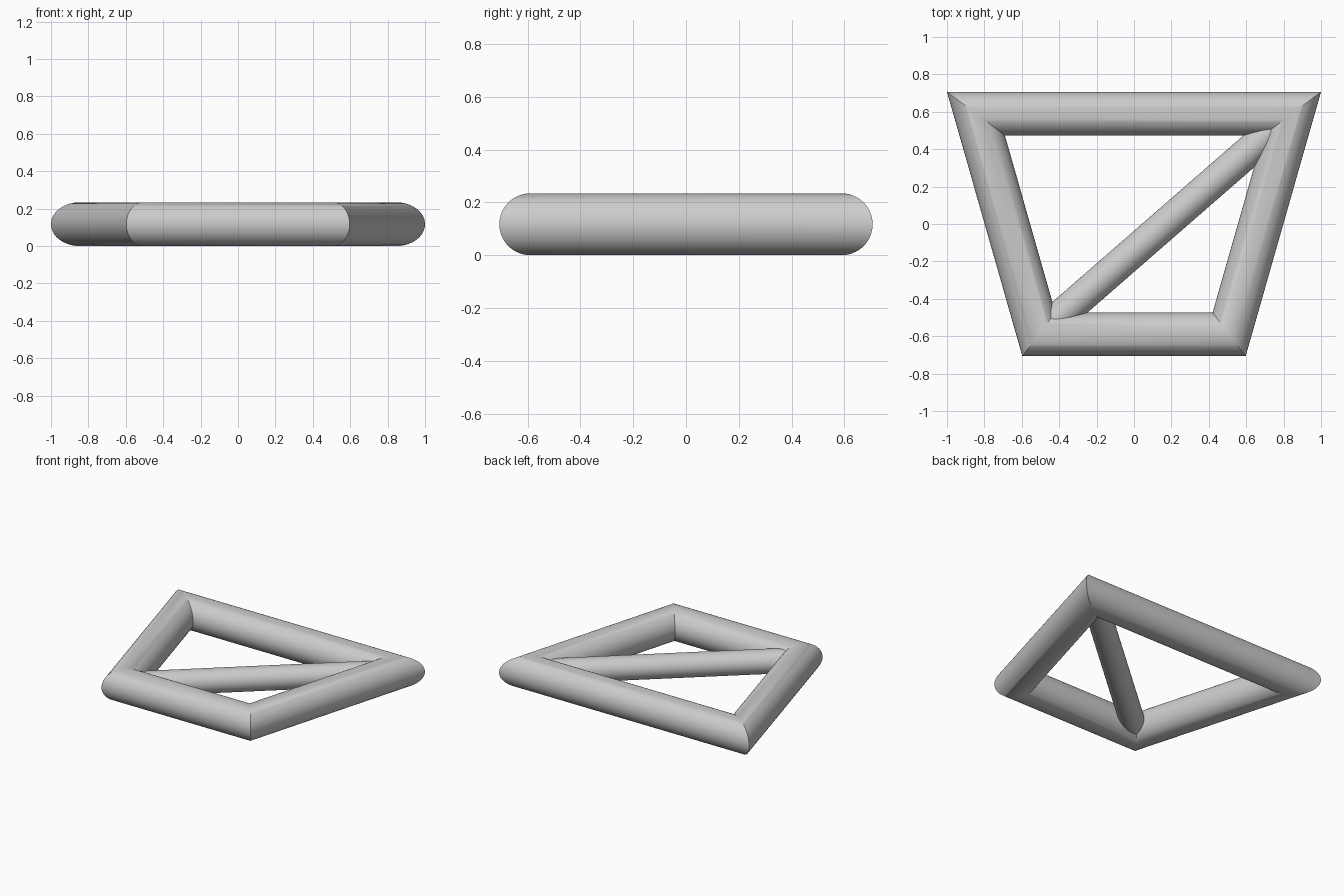
import bpy, bmesh, math
from mathutils import Vector

if "Cube" in bpy.data.objects:
    bpy.data.objects.remove(bpy.data.objects["Cube"])

R = 0.117        # outer tube radius
R_BRACE = 0.083  # diagonal brace radius
SIDES = 64
# outer silhouette of the frame, clockwise seen from above
OUTLINE = [Vector(p) for p in ((-1, 0.707), (1, 0.707), (0.597, -0.707), (-0.597, -0.707))]


def miter(i):
    """Inward corner vector for one unit of inset."""
    a = (OUTLINE[i] - OUTLINE[i - 1]).normalized()
    b = (OUTLINE[(i + 1) % 4] - OUTLINE[i]).normalized()
    na, nb = Vector((a.y, -a.x)), Vector((b.y, -b.x))
    return (na + nb) / (1 + na.dot(nb))


def finish(name, bm):
    bmesh.ops.recalc_face_normals(bm, faces=bm.faces)
    me = bpy.data.meshes.new(name)
    bm.to_mesh(me)
    bm.free()
    ob = bpy.data.objects.new(name, me)
    bpy.context.collection.objects.link(ob)
    bpy.ops.object.select_all(action='DESELECT')
    ob.select_set(True)
    bpy.context.view_layer.objects.active = ob
    bpy.ops.object.shade_smooth_by_angle(angle=math.radians(30))


# mitred round-tube frame: one elliptical ring at each corner, bridged in a loop
bm = bmesh.new()
rings = []
for i in range(4):
    ring = []
    for k in range(SIDES):
        t = 2 * math.pi * k / SIDES
        p = OUTLINE[i] + miter(i) * R * (1 - math.cos(t))
        ring.append(bm.verts.new((p.x, p.y, R + R * math.sin(t))))
    rings.append(ring)
for i in range(4):
    a, b = rings[i], rings[(i + 1) % 4]
    for k in range(SIDES):
        n = (k + 1) % SIDES
        bm.faces.new((a[k], a[n], b[n], b[k]))
finish("tube_frame", bm)

# diagonal brace between the centres of two opposite corners
start, end = [(OUTLINE[i] + miter(i) * R).to_3d() for i in (3, 1)]
axis = end - start
bm = bmesh.new()
bmesh.ops.create_cone(bm, cap_ends=True, segments=SIDES, radius1=R_BRACE,
                      radius2=R_BRACE, depth=axis.length)
bmesh.ops.rotate(bm, verts=bm.verts, matrix=axis.to_track_quat('Z', 'Y').to_matrix())
bmesh.ops.translate(bm, verts=bm.verts, vec=(start + end) / 2 + Vector((0, 0, R)))
finish("diagonal_brace", bm)
